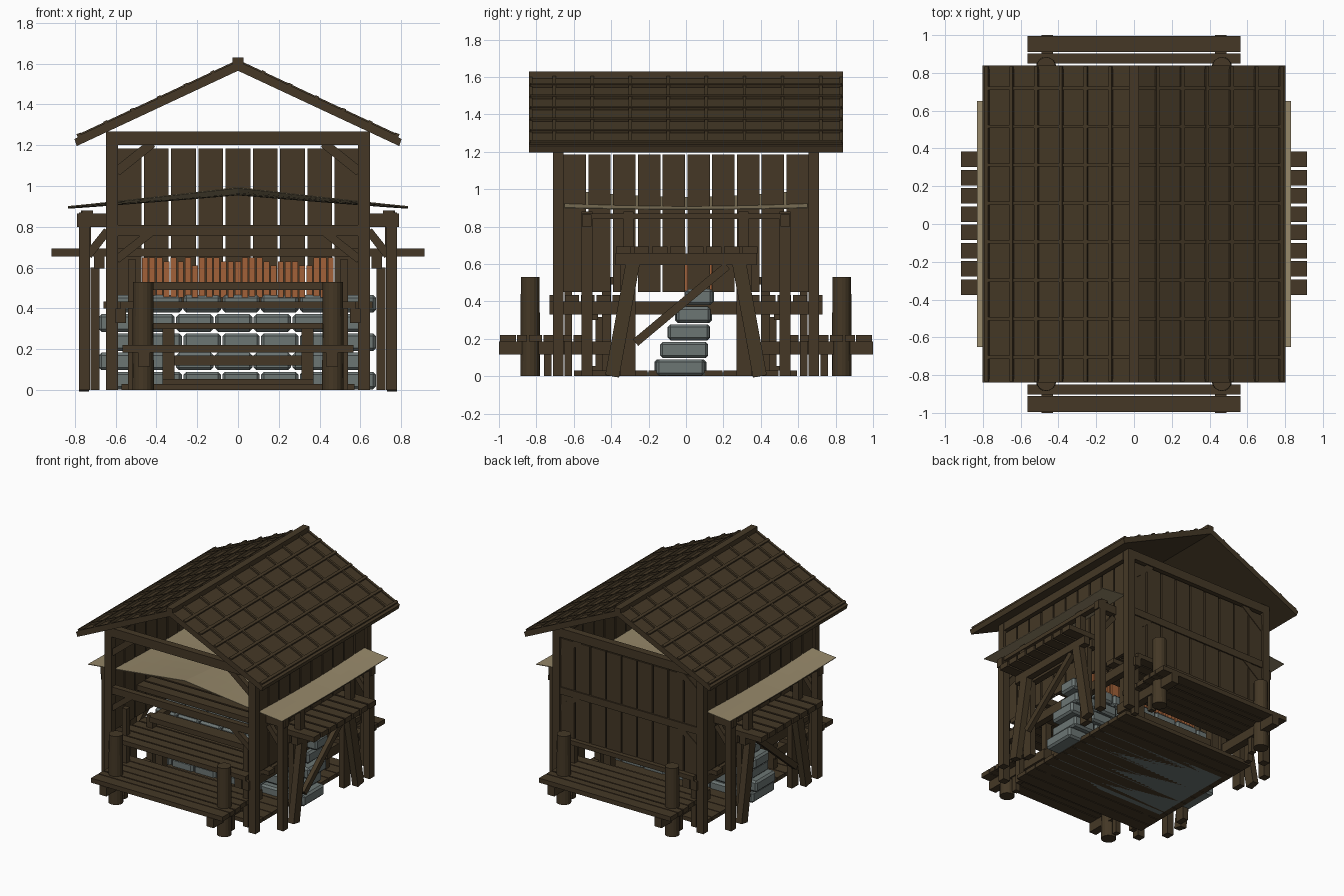
import bpy, bmesh, math, random
from mathutils import Matrix, Vector

if "Cube" in bpy.data.objects:
    bpy.data.objects.remove(bpy.data.objects["Cube"])
random.seed(4)

def material(name, rgb):
    m = bpy.data.materials.new(name)
    m.diffuse_color = (*rgb, 1)
    m.use_nodes = True
    m.node_tree.nodes["Principled BSDF"].inputs["Base Color"].default_value = m.diffuse_color
    return m

WOOD = material("dark_wood", (0.058, 0.039, 0.019))
CLOTH = material("canvas", (0.31, 0.25, 0.145))
STONE = material("grey_stone", (0.15, 0.18, 0.175))
CLAY = material("terracotta", (0.36, 0.12, 0.04))

def finish(bm, name, mat, bevel=0):
    me = bpy.data.meshes.new(name)
    bm.to_mesh(me)
    bm.free()
    ob = bpy.data.objects.new(name, me)
    bpy.context.collection.objects.link(ob)
    me.materials.append(mat)
    if bevel:
        b = ob.modifiers.new("bevel", 'BEVEL')
        b.width, b.segments = bevel, 1
    return ob

def box(bm, x0, x1, y0, y1, z0, z1):
    m = Matrix.Translation(((x0+x1)/2, (y0+y1)/2, (z0+z1)/2)) @ Matrix.Diagonal((abs(x1-x0), abs(y1-y0), abs(z1-z0), 1))
    bmesh.ops.create_cube(bm, size=1, matrix=m)

def beam(bm, p, q, w, h, up=(0, 0, 1)):
    # bar from p to q; w across, h towards 'up'
    p, q = Vector(p), Vector(q)
    d = (q-p).normalized()
    s = Vector(up).cross(d).normalized()
    u = d.cross(s)
    rot = Matrix((d, s, u)).transposed().to_4x4()
    bmesh.ops.create_cube(bm, size=1, matrix=Matrix.Translation((p+q)/2) @ rot @ Matrix.Diagonal(((q-p).length, w, h, 1)))

S = (-1, 1)

# main frame: corner posts, top beams, knee braces
bm = bmesh.new()
for sx in S:
    box(bm, sx*.59, sx*.647, -.65, .65, 1.2, 1.265)
    for sy in S:
        box(bm, sx*.588, sx*.647, sy*.655, sy*.712, 0, 1.265)
        beam(bm, (sx*.595, sy*.68, 1.07), (sx*.42, sy*.68, 1.21), .04, .045)
        beam(bm, (sx*.595, sy*.68, .64), (sx*.43, sy*.68, .77), .04, .04)
for sy in S:
    box(bm, -.647, .647, sy*.655, sy*.71, 1.2, 1.268)
    box(bm, -.59, .59, sy*.66, sy*.705, .755, .81)
finish(bm, "main_frame", WOOD)

# plank walls: both sides and the back
bm = bmesh.new()
for i in range(10):
    y = -.655 + i*.1325
    for sx in S:
        box(bm, sx*.605, sx*.63, y, y+.12, .45, 1.185)
for i in range(9):
    x = -.595 + i*.1335
    box(bm, x, x+.122, .67, .695, .43, 1.185)
finish(bm, "wall_planks", WOOD)

# roof slabs following the slope z = 1.565 - 0.467 |x| underneath
k = .467
bm = bmesh.new()
for sx in S:
    prof = [(0, 1.565), (.79*sx, 1.565-.79*k), (.79*sx+.012*sx, 1.605-.802*k), (0, 1.605)]
    f = bm.faces.new([bm.verts.new((x, -.84, z)) for x, z in prof])
    r = bmesh.ops.extrude_face_region(bm, geom=[f])
    bmesh.ops.translate(bm, verts=[v for v in r['geom'] if isinstance(v, bmesh.types.BMVert)], vec=(0, 1.68, 0))
bmesh.ops.recalc_face_normals(bm, faces=bm.faces)
finish(bm, "roof_slabs", WOOD)

# raised grid of roof battens, and the ridge cap
bm = bmesh.new()
for sx in S:
    n = (sx*k, 0, 1)
    for i in range(1, 7):
        x = .131*i - .008
        beam(bm, (sx*x, -.835, 1.612-k*x), (sx*x, .835, 1.612-k*x), .02, .02, n)
    for i in range(8):
        y = -.705 + i*.2035
        beam(bm, (sx*.02, y, 1.608-k*.02), (sx*.785, y, 1.608-k*.785), .018, .02, n)
    for y in (-.83, .83):
        beam(bm, (sx*.02, y, 1.605-k*.02), (sx*.785, y, 1.605-k*.785), .02, .012, n)
finish(bm, "roof_battens", WOOD)
bm = bmesh.new()
box(bm, -.027, .027, -.84, .84, 1.57, 1.63)
finish(bm, "ridge_beam", WOOD)

# sagging canvas canopy
bm = bmesh.new()
bmesh.ops.create_grid(bm, x_segments=16, y_segments=12, size=1)
for v in bm.verts:
    t = 1-abs(v.co.x)
    sag = math.cos(v.co.y*math.pi/2)
    v.co = (v.co.x*.832, v.co.y*.65, .902 + .093*t**1.05 - sag*(.008+.028*t))
ob = finish(bm, "canopy", CLOTH)
ob.modifiers.new("thickness", 'SOLIDIFY').thickness = .005

# high platform across the middle, carried by trestles outside the walls
bm = bmesh.new()
for i in range(8):
    y = -.375 + i*.0965
    box(bm, -.915, .915, y, y+.082, .655, .695)
finish(bm, "platform_planks", WOOD)
bm = bmesh.new()
for sx in S:
    for x in (.75, .68):
        box(bm, sx*(x-.025), sx*(x+.025), -.38, .38, .595, .655)
    for sy in S:
        beam(bm, (sx*.755, sy*.395, 0), (sx*.75, sy*.285, .6), .05, .075, (0, 1, 0))
        beam(bm, (sx*.70, sy*.31, 0), (sx*.70, sy*.31, .6), .045, .08, (0, 1, 0))
        box(bm, sx*.72, sx*.77, sy*.28, sy*.335, .69, .88)
    beam(bm, (sx*.75, -.27, .18), (sx*.75, .22, .59), .035, .045)
finish(bm, "trestles", WOOD)

# outer side posts with tie beams and braces
bm = bmesh.new()
for sx in S:
    for sy in S:
        box(bm, sx*.725, sx*.78, sy*.5, sy*.56, 0, .87)
        box(bm, sx*.62, sx*.79, sy*.505, sy*.555, .8, .865)
        box(bm, sx*.71, sx*.765, sy*.5, sy*.56, .865, .88)
        beam(bm, (sx*.735, sy*.53, .66), (sx*.64, sy*.53, .78), .035, .04)
    box(bm, sx*.73, sx*.775, -.5, .5, .84, .87)
finish(bm, "side_posts", WOOD)

# lower floor planks on side joists
bm = bmesh.new()
for sy in S:
    for i in range(5):
        y = .73 - i*.084
        w = .66 if i == 2 else .575
        box(bm, -w, w, sy*y, sy*(y-.074), .4, .435)
for sx in S:
    box(bm, sx*.55, sx*.6, -.73, .73, .33, .4)
finish(bm, "floor_planks", WOOD)

# front and back decks with bearers
bm = bmesh.new()
for sy in S:
    for y0, y1 in ((.91, .995), (.85, .903), (.77, .84), (.69, .762), (.61, .682), (.53, .602)):
        w = .565 if y0 > .7 else .55
        box(bm, -w, w, sy*y0, sy*y1, .185, .22)
    for sx in S:
        box(bm, sx*.43, sx*.49, sy*.4, sy*1.0, .115, .187)
        box(bm, sx*.44, sx*.48, sy*.72, sy*.76, 0, .115)
finish(bm, "decks", WOOD)

# stout mooring posts, sixteen-sided
bm = bmesh.new()
for sx in S:
    for sy in S:
        bmesh.ops.create_cone(bm, cap_ends=True, segments=16, radius1=.053, radius2=.05, depth=.53,
                              matrix=Matrix.Translation((sx*.465, sy*.833, .265)))
finish(bm, "round_posts", WOOD)

# inner stepped racks with short legs and slats
bm = bmesh.new()
for sy in S:
    for sx in S:
        box(bm, sx*.31, sx*.37, sy*.42, sy*.485, .03, .318)
        box(bm, sx*.50, sx*.54, sy*.61, sy*.65, 0, .64)
        box(bm, sx*.42, sx*.47, sy*.4, sy*.45, 0, .53)
    box(bm, -.43, .43, sy*.36, sy*.47, .49, .53)
    box(bm, -.43, .43, sy*.47, sy*.5, .3, .33)
    box(bm, -.32, .32, sy*.43, sy*.47, .12, .17)
    box(bm, -.37, .37, sy*.4, sy*.5, .03, .055)
finish(bm, "inner_racks", WOOD)

# ground boards
bm = bmesh.new()
for i in range(12):
    y = -.6 + i*.1
    box(bm, -.57, .57, y, y+.094, 0, .03)
finish(bm, "ground_boards", WOOD)

# battered stone wall: five courses, stepping back from the front
bm = bmesh.new()
for c, (y0, y1) in enumerate(((-.17, .11), (-.14, .12), (-.10, .13), (-.06, .14), (-.01, .15))):
    z = .004 + c*.094
    off = .018*(-1)**c
    for i in range(7):
        x = -.665 + off + i*.19
        j = random.uniform(0, .012)
        box(bm, x, x+.183, y0+j, y1-j, z, z+.086)
finish(bm, "stone_wall", STONE, .014)
bm = bmesh.new()
box(bm, -.52, .52, -.34, .34, -.0, .02)
finish(bm, "stone_footing", STONE)

# row of terracotta tiles standing on the wall
bm = bmesh.new()
for i in range(27):
    x = -.47 + i*.035
    top = random.choice((.61, .63, .65, .65))
    y = random.uniform(-.02, .02)
    box(bm, x, x+.029, y, y+.12, .455, top)
finish(bm, "clay_tiles", CLAY)
